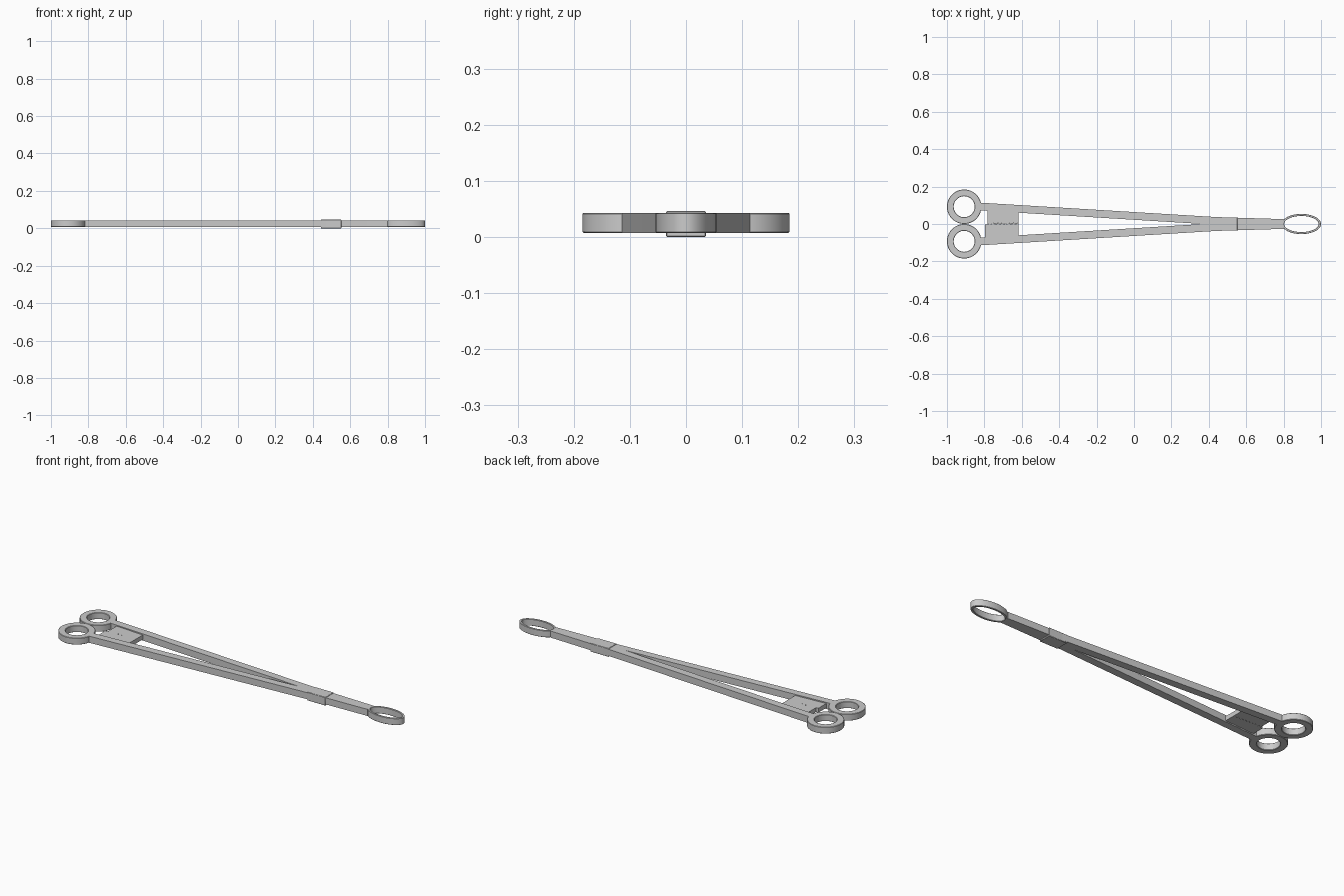
import bpy, bmesh, math

if "Cube" in bpy.data.objects:
    bpy.data.objects.remove(bpy.data.objects["Cube"])

Z0, Z1 = 0.007, 0.043   # main body thickness


def finish(name, bm, bevel):
    bmesh.ops.recalc_face_normals(bm, faces=bm.faces)
    me = bpy.data.meshes.new(name)
    bm.to_mesh(me)
    bm.free()
    ob = bpy.data.objects.new(name, me)
    bpy.context.collection.objects.link(ob)
    if bevel:
        m = ob.modifiers.new("edge_bevel", "BEVEL")
        m.width, m.segments = bevel, 1
        m.limit_method, m.angle_limit = "ANGLE", math.radians(50)
    bpy.ops.object.select_all(action="DESELECT")
    ob.select_set(True)
    bpy.context.view_layer.objects.active = ob
    bpy.ops.object.shade_smooth_by_angle(angle=math.radians(30))
    return ob


def plate(name, outline, z0=Z0, z1=Z1, bevel=0.0):
    """Flat outline extruded from z0 to z1."""
    bm = bmesh.new()
    face = bm.faces.new([bm.verts.new((x, y, z0)) for x, y in outline])
    new = bmesh.ops.extrude_face_region(bm, geom=[face], use_keep_orig=True)["geom"]
    verts = [v for v in new if isinstance(v, bmesh.types.BMVert)]
    bmesh.ops.translate(bm, verts=verts, vec=(0, 0, z1 - z0))
    return finish(name, bm, bevel)


def ring(name, cx, cy, outer, inner, n=64, bevel=0.002):
    """Elliptical ring with a rectangular section."""
    bm = bmesh.new()
    loops = []
    for (rx, ry), z in ((outer, Z0), (outer, Z1), (inner, Z1), (inner, Z0)):
        loops.append([bm.verts.new((cx + rx * math.cos(2 * math.pi * i / n),
                                    cy + ry * math.sin(2 * math.pi * i / n), z))
                      for i in range(n)])
    for a in range(4):
        p, q = loops[a], loops[(a + 1) % 4]
        for i in range(n):
            j = (i + 1) % n
            bm.faces.new((p[i], p[j], q[j], q[i]))
    return finish(name, bm, bevel)


# Ratchet tooth line shared by both ratchet plates
teeth = []
for i in range(8):
    x = -0.783 + i * 0.166 / 8
    teeth += [(x, -0.003), (x + 0.015, 0.005)]
teeth.append((-0.617, -0.003))


def inner_y(x):
    return 0.074 * (0.37 - x) / 1.21 + 0.006


for side, s in (("left", 1), ("right", -1)):
    # Finger ring
    ring(side + "_finger_ring", -0.908, s * 0.0925, (0.092, 0.092), (0.056, 0.056))
    # Long arm tapering to the tip
    plate(side + "_arm", [(x, s * y) for x, y in (
        (-0.84, 0.115), (0.44, 0.037), (0.80, 0.026),
        (0.80, 0.0), (0.37, 0.0), (-0.84, 0.074))])
    # Ratchet plate reaching from the arm to the toothed centre line
    x0 = -0.783 if s > 0 else -0.797
    line = list(teeth) if s > 0 else [(x0, -0.003)] + teeth
    y_gap = 0.0005 * s
    outline = [(x, y + y_gap) for x, y in line]
    outline += [(-0.617, s * inner_y(-0.617)), (x0, s * inner_y(x0))]
    plate(side + "_ratchet", outline, 0.013, 0.037)

# Box joint
plate("box_joint", [(0.443, -0.036), (0.553, -0.036), (0.553, 0.036), (0.443, 0.036)],
      0.0, 0.046, bevel=0.002)

# Oval gripping loop at the tip
ring("tip_loop", 0.895, 0.0, (0.105, 0.054), (0.092, 0.043), bevel=0.0015)
